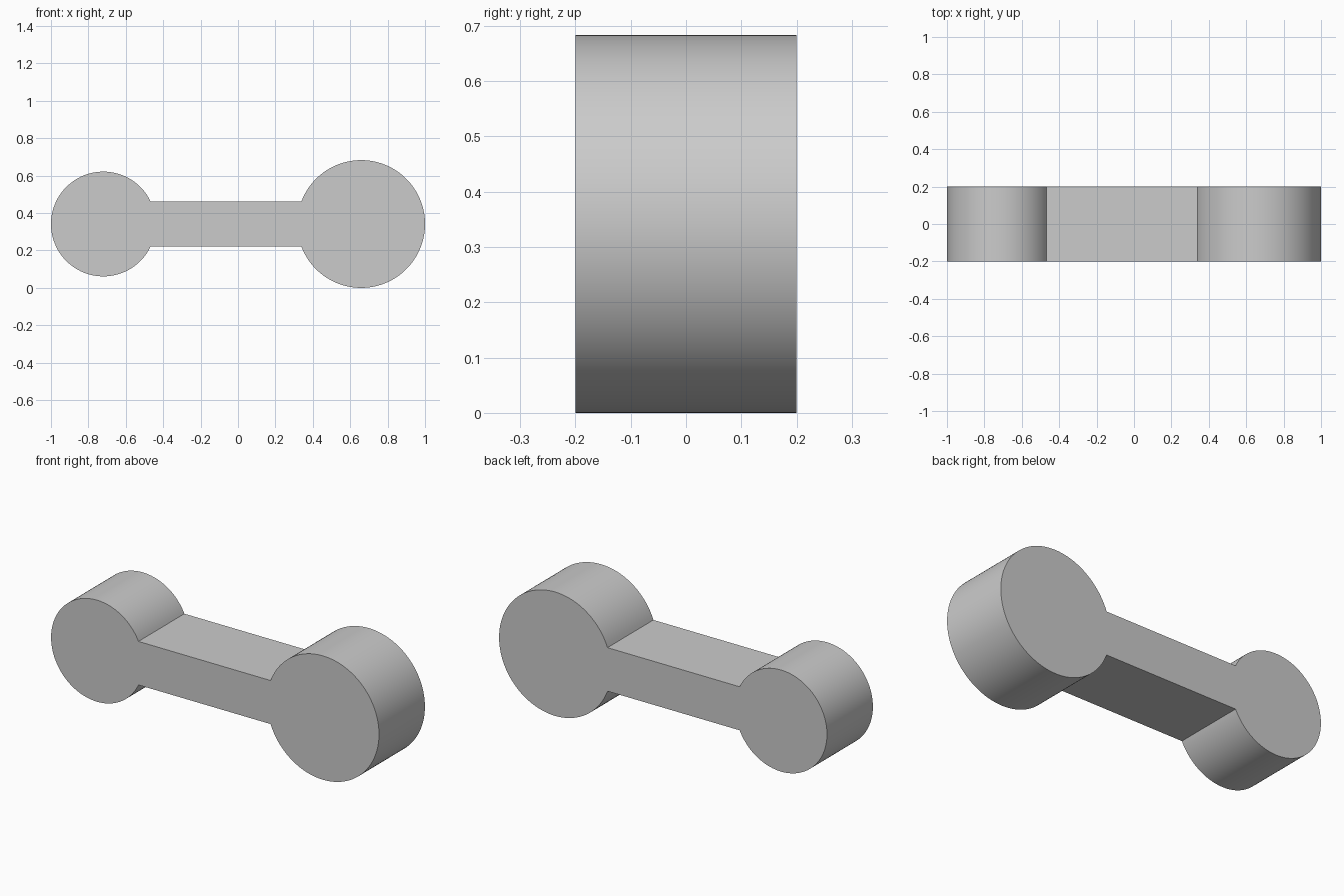
import bpy
import bmesh
import math

cube = bpy.data.objects.get("Cube")
if cube:
    bpy.data.objects.remove(cube, do_unlink=True)

DEPTH = 0.4          # thickness along y
MID_Z = 0.3415       # height of the centre line
HALF_BAR = 0.12      # half the height of the connecting bar
BIG_X, BIG_R = 0.6585, 0.3415
SMALL_X, SMALL_R = -0.72, 0.28
STEPS = 96

grey = bpy.data.materials.new("plain grey")
grey.use_nodes = True
colour = (0.6, 0.6, 0.6, 1)
grey.diffuse_color = colour
grey.node_tree.nodes["Principled BSDF"].inputs["Base Color"].default_value = colour


def end_arc(cx, radius, facing):
    """Round end whose opening, as tall as the bar, faces the middle."""
    gap = math.asin(HALF_BAR / radius)
    start = facing + gap
    sweep = 2 * math.pi - 2 * gap
    angles = [start + sweep * i / STEPS for i in range(STEPS + 1)]
    return [(cx + radius * math.cos(a), MID_Z + radius * math.sin(a)) for a in angles]


# Closed outline: the two round ends, joined by the straight bar edges
outline = end_arc(BIG_X, BIG_R, math.pi) + end_arc(SMALL_X, SMALL_R, 0)

# Extrude the outline through the depth as one solid
bm = bmesh.new()
face = bm.faces.new([bm.verts.new((x, -DEPTH / 2, z)) for x, z in outline])
extruded = bmesh.ops.extrude_face_region(bm, geom=[face], use_keep_orig=True)
moved = [v for v in extruded["geom"] if isinstance(v, bmesh.types.BMVert)]
bmesh.ops.translate(bm, vec=(0, DEPTH, 0), verts=moved)
bmesh.ops.recalc_face_normals(bm, faces=bm.faces)

mesh = bpy.data.meshes.new("double_ended_link")
bm.to_mesh(mesh)
bm.free()
mesh.materials.append(grey)

link = bpy.data.objects.new("double_ended_link", mesh)
bpy.context.collection.objects.link(link)

# Smooth round ends, sharp rims and corners
bpy.ops.object.select_all(action="DESELECT")
link.select_set(True)
bpy.context.view_layer.objects.active = link
bpy.ops.object.shade_smooth_by_angle(angle=math.radians(30))
